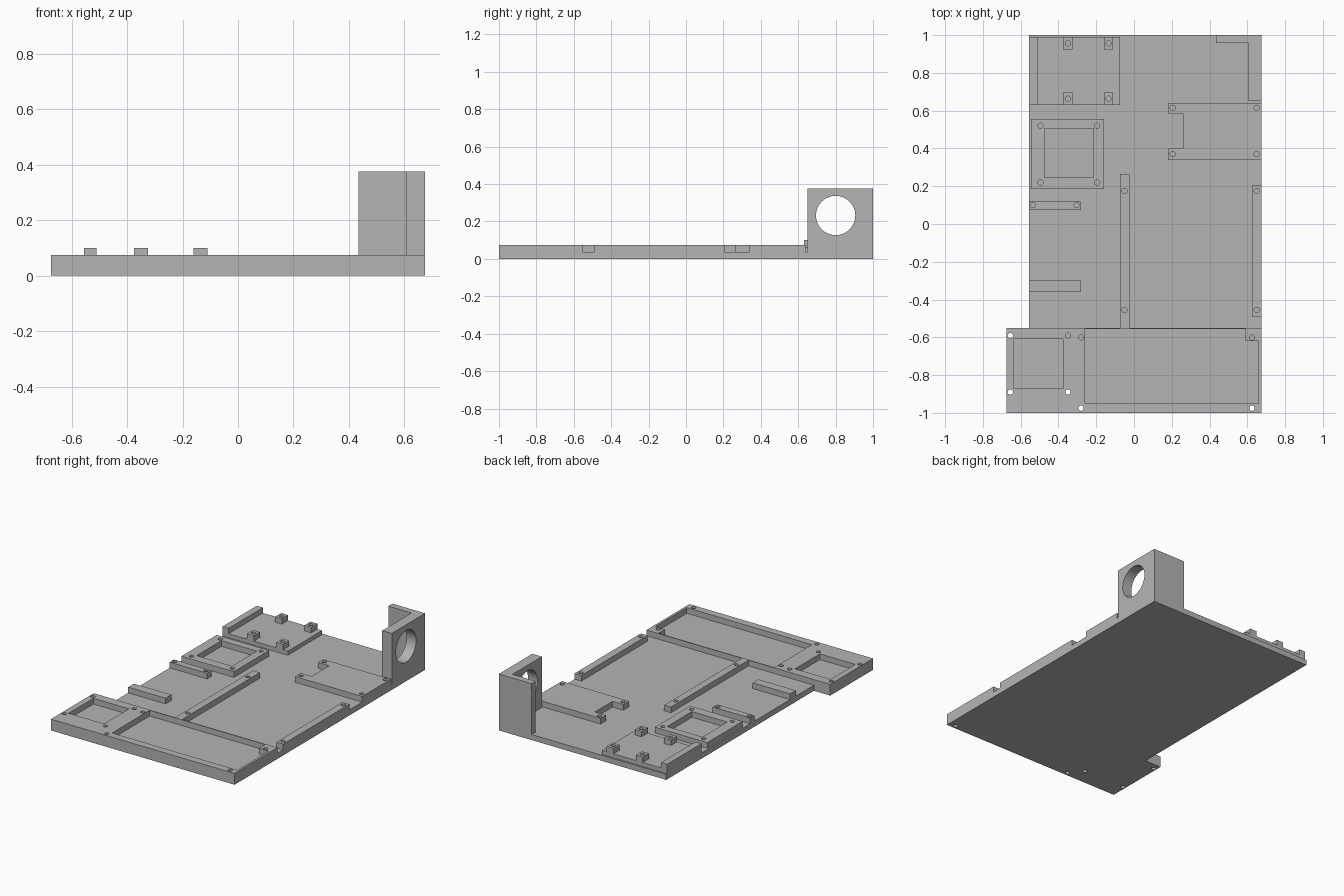
import bpy, bmesh, math
from mathutils import Matrix, Vector

cube = bpy.data.objects.get("Cube")
if cube:
    bpy.data.objects.remove(cube, do_unlink=True)

grey = bpy.data.materials.new("matte grey")
grey.use_nodes = True
COLOR = (0.46, 0.46, 0.46, 1)
grey.diffuse_color = COLOR
grey.node_tree.nodes["Principled BSDF"].inputs["Base Color"].default_value = COLOR

FLOOR, TOP, TRAY, POST = 0.037, 0.075, 0.064, 0.1
HOLE = 0.014


def rect(x0, x1, y0, y1):
    return [(x0, y0), (x1, y0), (x1, y1), (x0, y1)]


def prism(bm, outline, z0, z1):
    face = bm.faces.new([bm.verts.new((x, y, z0)) for x, y in outline])
    side = bmesh.ops.extrude_face_region(bm, geom=[face])
    verts = [g for g in side["geom"] if isinstance(g, bmesh.types.BMVert)]
    bmesh.ops.translate(bm, verts=verts, vec=(0, 0, z1 - z0))


def drill(bm, center, radius, length, rotation=Matrix(), sides=24):
    bmesh.ops.create_cone(bm, cap_ends=True, segments=sides, radius1=radius,
                          radius2=radius, depth=length,
                          matrix=Matrix.Translation(Vector(center)) @ rotation)


def to_object(name, bm):
    bmesh.ops.recalc_face_normals(bm, faces=bm.faces)
    mesh = bpy.data.meshes.new(name)
    bm.to_mesh(mesh)
    bm.free()
    mesh.materials.append(grey)
    obj = bpy.data.objects.new(name, mesh)
    bpy.context.collection.objects.link(obj)
    return obj


def cut(obj, bm):
    """Subtract the cutter mesh and bake the result."""
    cutter = to_object("cutter", bm)
    cutter.hide_render = True
    mod = obj.modifiers.new("cut", 'BOOLEAN')
    mod.operation, mod.solver, mod.object = 'DIFFERENCE', 'EXACT', cutter
    graph = bpy.context.evaluated_depsgraph_get()
    result = bpy.data.meshes.new_from_object(obj.evaluated_get(graph))
    obj.modifiers.clear()
    obj.data = result
    bpy.data.objects.remove(cutter, do_unlink=True)


def part(name, outlines, z0=FLOOR, z1=TOP, holes=(), pockets=()):
    """Extruded part with screw holes and pockets right through it."""
    bm = bmesh.new()
    for outline in outlines:
        prism(bm, outline, z0, z1)
    obj = to_object(name, bm)
    if holes or pockets:
        cutter = bmesh.new()
        for x, y in holes:
            drill(cutter, (x, y, (z0 + z1) / 2), HOLE, z1 - z0 + 0.02)
        for outline in pockets:
            prism(cutter, outline, z0 - 0.01, z1 + 0.01)
        cut(obj, cutter)
    return obj


def grid(xs, ys):
    return [(x, y) for x in xs for y in ys]


# Base plate
part("base_plate", [rect(-0.555, 0.675, -0.55, 1)], 0, FLOOR)

# Thick front section with two pockets, through holes and blind holes
front = part("front_section", [rect(-0.675, 0.675, -1, -0.55)], 0, TOP)
cutter = bmesh.new()
prism(cutter, rect(-0.635, -0.375, -0.87, -0.61), FLOOR, POST)
prism(cutter, [(-0.26, -0.95), (0.66, -0.95), (0.66, -0.62), (0.59, -0.62),
               (0.59, -0.556), (-0.26, -0.556)], FLOOR, POST)
for x, y in [(-0.655, -0.59), (-0.655, -0.89), (-0.35, -0.89),
             (-0.28, -0.975), (0.625, -0.975)]:
    drill(cutter, (x, y, FLOOR), HOLE, 0.2)
for x, y in [(-0.35, -0.59), (-0.28, -0.6), (0.625, -0.6)]:
    drill(cutter, (x, y, FLOOR + 0.05), HOLE, 0.1)
cut(front, cutter)

# Mounting rails
part("center_rail", [rect(-0.075, -0.025, -0.55, 0.265)],
     holes=grid([-0.05], [-0.455, 0.175]))
part("left_rail", [rect(0.625, 0.675, -0.49, 0.205)],
     holes=grid([0.65], [-0.455, 0.175]))
part("right_short_rail", [rect(-0.555, -0.28, 0.075, 0.12)],
     holes=grid([-0.535, -0.305], [0.1]))
part("right_plain_rail", [rect(-0.555, -0.28, -0.36, -0.3)])

# Square frame
part("square_frame", [rect(-0.545, -0.16, 0.185, 0.555)],
     holes=grid([-0.495, -0.195], [0.22, 0.52]),
     pockets=[rect(-0.475, -0.215, 0.245, 0.505)])

# Notched platform
part("notched_platform",
     [[(0.18, 0.34), (0.675, 0.34), (0.675, 0.64), (0.18, 0.64),
       (0.18, 0.585), (0.26, 0.585), (0.26, 0.4), (0.18, 0.4)]],
     holes=grid([0.205, 0.65], [0.37, 0.615]))

# Raised tray with a side wall and four posts
part("tray", [rect(-0.555, -0.075, 0.63, 0.99)], FLOOR, TRAY)
part("tray_wall", [rect(-0.555, -0.51, 0.63, 0.99)], TRAY, POST)
part("tray_posts", [rect(x - 0.025, x + 0.025, y, y + 0.065)
                    for x, y in grid([-0.35, -0.135], [0.63, 0.925])],
     TRAY, POST, holes=grid([-0.35, -0.135], [0.663, 0.957]))

# Corner bracket with a large round opening
bracket = part("corner_bracket",
               [[(0.605, 0.65), (0.675, 0.65), (0.675, 1), (0.435, 1),
                 (0.435, 0.957), (0.605, 0.957)]], FLOOR, 0.375)
cutter = bmesh.new()
drill(cutter, (0.64, 0.8, 0.232), 0.105, 0.2,
      Matrix.Rotation(math.pi / 2, 4, 'Y'), 64)
cut(bracket, cutter)

# Smooth the round walls, keep edges sharp
bpy.ops.object.select_all(action='DESELECT')
for obj in bpy.context.collection.objects:
    if obj.type == 'MESH':
        obj.select_set(True)
        bpy.context.view_layer.objects.active = obj
bpy.ops.object.shade_smooth_by_angle()
